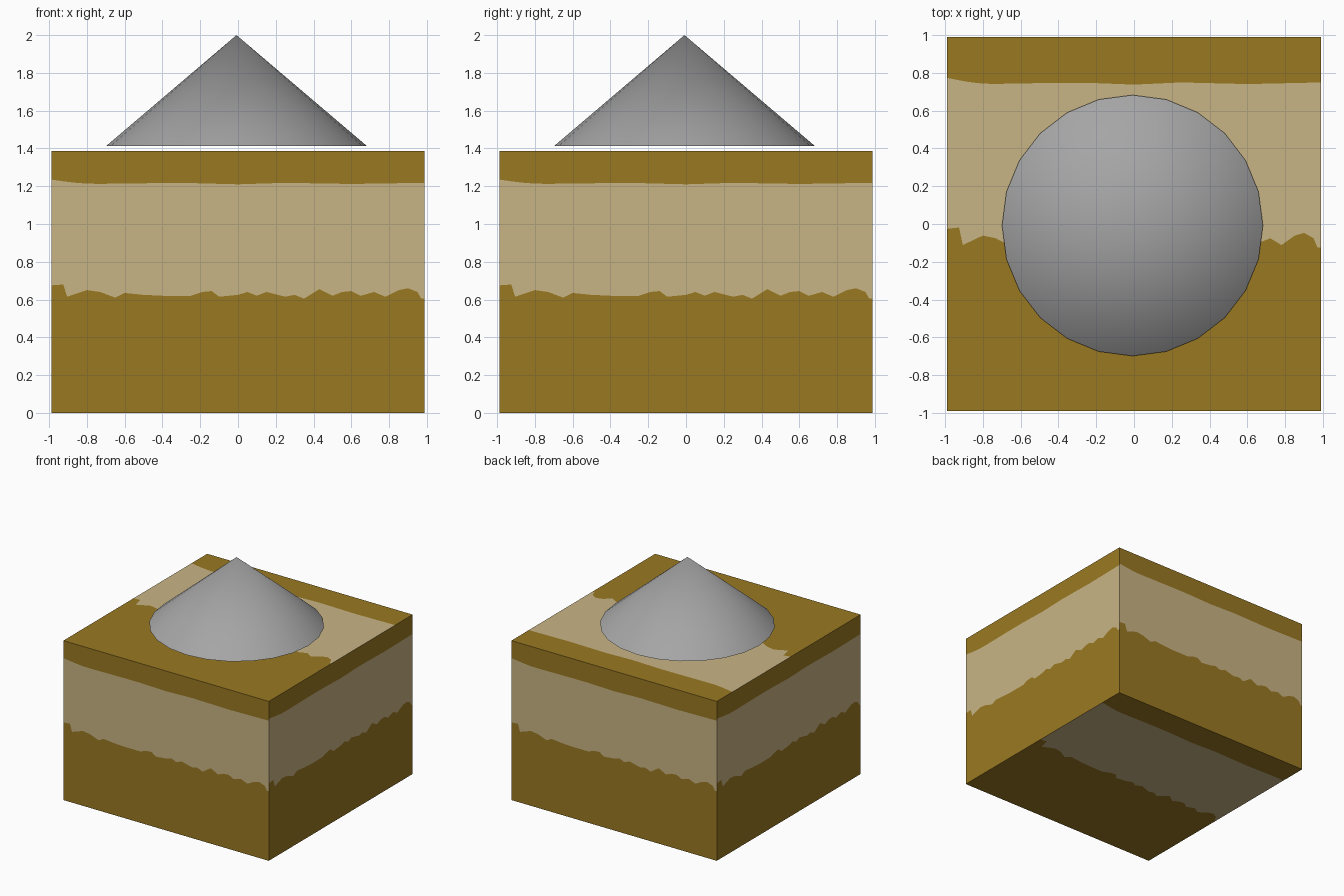
import bpy, bmesh
from mathutils import Vector

if "Cube" in bpy.data.objects:
    bpy.data.objects.remove(bpy.data.objects["Cube"])

W, H = 0.988, 1.386          # half width and height of the box


def material(name, rgb):
    m = bpy.data.materials.new(name)
    lin = [((c / 255 + 0.055) / 1.055) ** 2.4 for c in rgb]
    m.diffuse_color = (*lin, 1)
    m.use_nodes = True
    m.node_tree.nodes["Principled BSDF"].inputs["Base Color"].default_value = m.diffuse_color
    return m


brown = material("brown", (154, 121, 34))
tan = material("tan", (201, 181, 133))
grey = material("grey", (165, 165, 165))

# Ragged band edges, as (position across the face, height) read on the front
LOW = [(-.988, .675), (-.925, .68), (-.905, .615), (-.86, .63), (-.8, .65), (-.73, .64),
       (-.65, .61), (-.6, .635), (-.5, .625), (-.4, .62), (-.25, .62), (-.19, .64),
       (-.14, .645), (-.1, .615), (0, .625), (.05, .64), (.1, .62), (.15, .64),
       (.25, .615), (.3, .625), (.35, .605), (.43, .655), (.5, .62), (.55, .64),
       (.6, .645), (.65, .62), (.72, .64), (.78, .615), (.85, .65), (.9, .66),
       (.95, .64), (.97, .605), (.988, .605)]
HIGH = [(-.988, 1.235), (-.88, 1.22), (-.78, 1.212), (-.3, 1.218), (0, 1.21),
        (.25, 1.218), (.6, 1.212), (.988, 1.218)]


def high_at(x):
    for (x0, z0), (x1, z1) in zip(HIGH, HIGH[1:]):
        if x <= x1:
            return z0 + (z1 - z0) * (x - x0) / (x1 - x0)
    return HIGH[-1][1]


# Box: every side carries the same three bands (brown, tan, brown)
bm = bmesh.new()


def banded_side(origin, u, v):
    origin, u, v = Vector(origin), Vector(u), Vector(v)
    cols = []
    for x, z in LOW:
        s = (x + W) / (2 * W)
        cols.append([bm.verts.new(origin + u * s + v * t)
                     for t in (0, z / H, high_at(x) / H, 1)])
    for a, b in zip(cols, cols[1:]):
        for i in range(3):
            f = bm.faces.new((a[i], b[i], b[i + 1], a[i + 1]))
            f.material_index = i % 2


D, UP = 2 * W, (0, 0, H)
banded_side((-W, -W, 0), (D, 0, 0), UP)             # front
banded_side((W, -W, 0), (0, D, 0), UP)              # right
banded_side((W, W, 0), (-D, 0, 0), UP)              # back
banded_side((-W, W, 0), (0, -D, 0), UP)             # left
banded_side((-W, -W, H), (D, 0, 0), (0, D, 0))      # top
banded_side((W, -W, 0), (-D, 0, 0), (0, D, 0))      # bottom
bmesh.ops.remove_doubles(bm, verts=bm.verts, dist=0.0005)
mesh = bpy.data.meshes.new("banded_box")
bm.to_mesh(mesh)
bm.free()
mesh.materials.append(brown)
mesh.materials.append(tan)
bpy.context.collection.objects.link(bpy.data.objects.new("banded_box", mesh))

# Cone: hovers just above the box
bpy.ops.mesh.primitive_cone_add(vertices=24, radius1=0.69, radius2=0, depth=0.587,
                                location=(-0.008, -0.008, 1.413 + 0.587 / 2))
cone = bpy.context.object
cone.name = "cone_roof"
cone.data.materials.append(grey)
bpy.ops.object.shade_smooth_by_angle()
